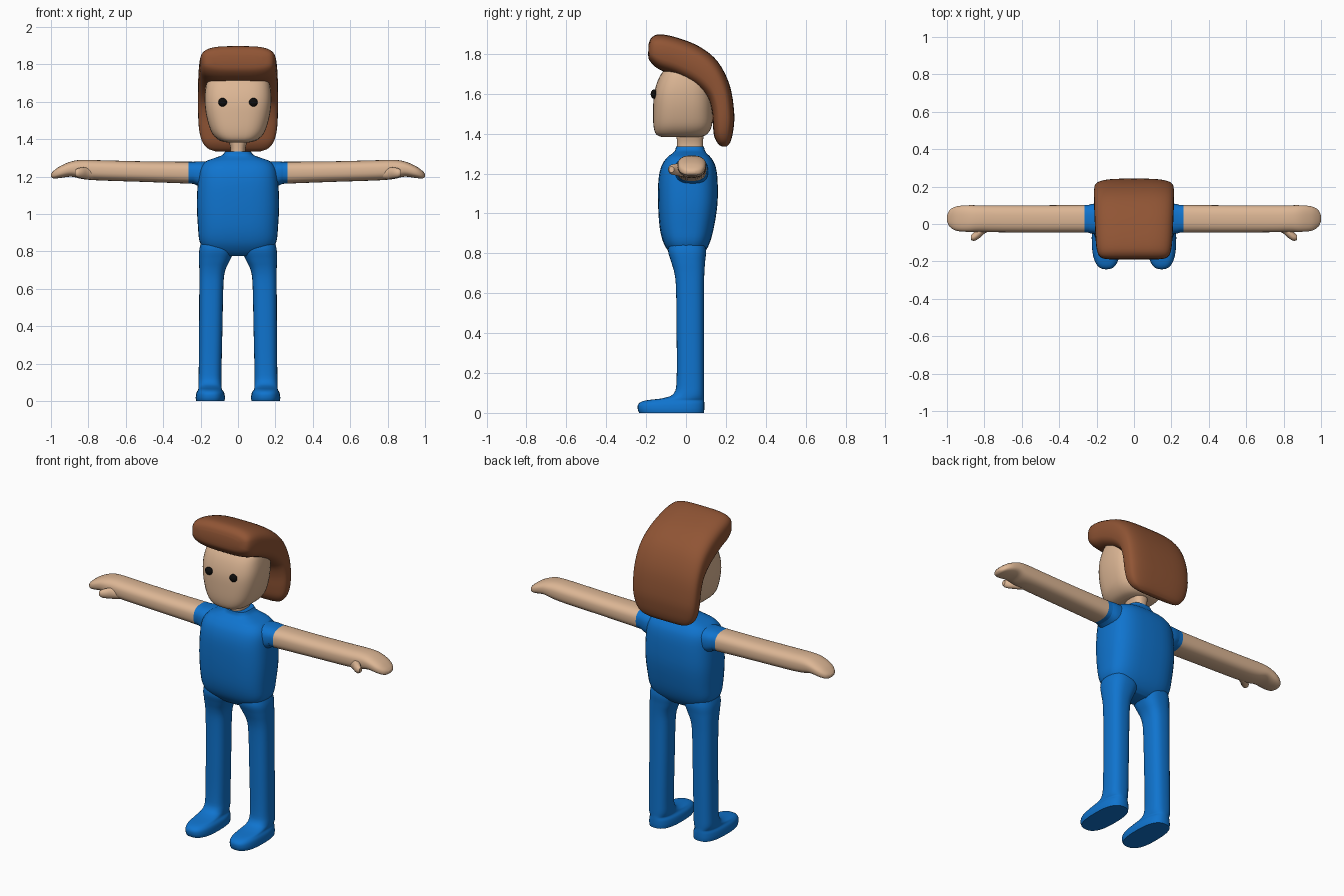
import bpy, bmesh, math
from mathutils import Vector

cube = bpy.data.objects.get("Cube")
if cube:
    bpy.data.objects.remove(cube)


def material(name, r, g, b):
    m = bpy.data.materials.new(name)
    m.use_nodes = True
    m.diffuse_color = (r, g, b, 1)
    bsdf = m.node_tree.nodes["Principled BSDF"]
    bsdf.inputs["Base Color"].default_value = (r, g, b, 1)
    bsdf.inputs["Roughness"].default_value = 0.7
    return m


blue = material("blue cloth", 0.005, 0.175, 0.62)
skin = material("skin", 0.72, 0.47, 0.3)
brown = material("brown hair", 0.28, 0.09, 0.035)
black = material("black eye", 0.004, 0.004, 0.004)


# Ring makers: each returns (centre, half axis u, half axis v)
def level(z, x0, x1, y0, y1):
    return (Vector(((x0 + x1) / 2, (y0 + y1) / 2, z)),
            Vector(((x1 - x0) / 2, 0, 0)), Vector((0, (y1 - y0) / 2, 0)))


def centred(z, half, y0, y1):
    return level(z, -half, half, y0, y1)


def upright(x, y0, y1, z0, z1):
    return (Vector((x, (y0 + y1) / 2, (z0 + z1) / 2)),
            Vector((0, (y1 - y0) / 2, 0)), Vector((0, 0, (z1 - z0) / 2)))


def slanted(half, outer_y, outer_z, inner_y, inner_z):
    a, b = Vector((0, outer_y, outer_z)), Vector((0, inner_y, inner_z))
    return (a + b) / 2, Vector((half, 0, 0)), (a - b) / 2


def spline(a, b, c, d, t):
    return (b * 2 + (c - a) * t + (a * 2 - b * 5 + c * 4 - d) * t ** 2
            + (b * 3 - a - c * 3 + d) * t ** 3) / 2


def smooth(ob):
    bpy.ops.object.select_all(action='DESELECT')
    ob.select_set(True)
    bpy.context.view_layer.objects.active = ob
    bpy.ops.object.shade_smooth_by_angle(angle=math.radians(50))


def loft(name, rings, mats, side=1, power=2.6, rule=None, segs=36, steps=4):
    """Skin a smooth tube over rounded-square rings; side=-1 mirrors in x."""
    dense, last = [], len(rings) - 1
    for i in range(last):
        four = [rings[min(max(i + k, 0), last)] for k in (-1, 0, 1, 2)]
        for s in range(steps):
            dense.append([spline(*(r[j] for r in four), s / steps) for j in range(3)])
    dense.append(rings[-1])
    bm = bmesh.new()
    loops = []
    for centre, u, v in dense:
        loop = []
        for k in range(segs):
            a = 2 * math.pi * k / segs
            c, s = math.cos(a), math.sin(a)
            p = (centre + u * math.copysign(abs(c) ** (2 / power), c)
                 + v * math.copysign(abs(s) ** (2 / power), s))
            loop.append(bm.verts.new((p.x * side, p.y, p.z)))
        loops.append(loop)
    for low, high in zip(loops, loops[1:]):
        for k in range(segs):
            n = (k + 1) % segs
            bm.faces.new((low[k], low[n], high[n], high[k]))
    bm.faces.new(loops[0])
    bm.faces.new(loops[-1])
    bmesh.ops.recalc_face_normals(bm, faces=bm.faces)
    if rule:
        for f in bm.faces:
            f.material_index = rule(f.calc_center_median())
    mesh = bpy.data.meshes.new(name)
    bm.to_mesh(mesh)
    bm.free()
    ob = bpy.data.objects.new(name, mesh)
    bpy.context.collection.objects.link(ob)
    for m in mats:
        mesh.materials.append(m)
    smooth(ob)
    return ob


# Torso, from crotch to collar
loft("torso", [centred(*r) for r in (
    (.775, .08, -.05, .06), (.8, .165, -.08, .09), (.85, .204, -.112, .118),
    (.93, .214, -.132, .14), (1.05, .22, -.14, .158), (1.17, .215, -.138, .158),
    (1.24, .205, -.122, .147), (1.28, .175, -.095, .125), (1.3, .125, -.07, .105),
    (1.315, .085, -.055, .095), (1.335, .068, -.05, .09))], [blue], power=3)

# Neck and head
loft("neck", [centred(*r) for r in (
    (1.3, .045, -.045, .085), (1.35, .04, -.045, .085), (1.42, .06, -.05, .09))], [skin])
loft("head", [centred(*r) for r in (
    (1.383, .06, -.12, .07), (1.397, .105, -.15, .105), (1.44, .143, -.163, .13),
    (1.52, .168, -.165, .135), (1.6, .178, -.16, .135), (1.67, .174, -.14, .135),
    (1.72, .16, -.11, .13), (1.76, .12, -.07, .11))], [skin], power=3)

# Hair sweeps from the fringe over the crown and down the back
loft("hair", [slanted(*r) for r in (
    (.13, -.187, 1.85, -.19, 1.8), (.18, -.172, 1.882, -.182, 1.765),
    (.2, -.13, 1.898, -.135, 1.722), (.207, -.04, 1.88, -.045, 1.688),
    (.212, .07, 1.835, .05, 1.635), (.214, .16, 1.76, .11, 1.575),
    (.214, .22, 1.64, .13, 1.51), (.21, .242, 1.5, .135, 1.44),
    (.195, .236, 1.41, .142, 1.385), (.165, .222, 1.357, .16, 1.35),
    (.12, .205, 1.335, .18, 1.335))], [brown], power=3.4)

leg_rings = [level(*r) for r in (
    (0, .072, .224, -.235, .09), (.02, .07, .226, -.242, .092), (.045, .074, .222, -.238, .092),
    (.062, .085, .213, -.205, .091), (.075, .088, .212, -.11, .09), (.1, .088, .212, -.06, .09),
    (.17, .088, .21, -.047, .09), (.4, .083, .208, -.047, .09), (.62, .078, .207, -.05, .09),
    (.7, .068, .207, -.058, .092), (.76, .04, .208, -.075, .096), (.82, .02, .205, -.09, .1),
    (.9, .05, .18, -.07, .08))]
arm_rings = [upright(*r) for r in (
    (.12, -.06, .11, 1.13, 1.28), (.2, -.055, .11, 1.145, 1.282), (.235, -.05, .105, 1.16, 1.28),
    (.265, -.046, .102, 1.163, 1.28), (.5, -.045, .1, 1.172, 1.282), (.74, -.044, .1, 1.18, 1.288),
    (.83, -.042, .1, 1.187, 1.29), (.89, -.042, .1, 1.2, 1.282), (.95, -.036, .094, 1.193, 1.257),
    (.985, -.015, .075, 1.19, 1.232), (1, .015, .045, 1.2, 1.215))]
thumb_rings = [upright(*r) for r in (
    (.77, -.035, .01, 1.19, 1.24), (.8, -.052, .01, 1.185, 1.25), (.83, -.078, -.015, 1.19, 1.25),
    (.855, -.09, -.045, 1.195, 1.245), (.872, -.085, -.06, 1.205, 1.235))]


def is_bare(point):
    return int(abs(point.x) > .265)


for side, label in ((1, "left"), (-1, "right")):
    # Trouser leg and foot in one piece
    loft(label + "_leg", leg_rings, [blue], side)
    # Sleeve and bare arm, ending in a mitten hand with a thumb
    loft(label + "_arm", arm_rings, [blue, skin], side, rule=is_bare)
    loft(label + "_thumb", thumb_rings, [skin], side, power=2, segs=16)
    # Eye
    bpy.ops.mesh.primitive_uv_sphere_add(segments=24, ring_count=12, radius=.023,
                                         location=(side * .082, -.161, 1.598))
    eye = bpy.context.object
    eye.name = label + "_eye"
    eye.scale.y = .7
    eye.data.materials.append(black)
    smooth(eye)
